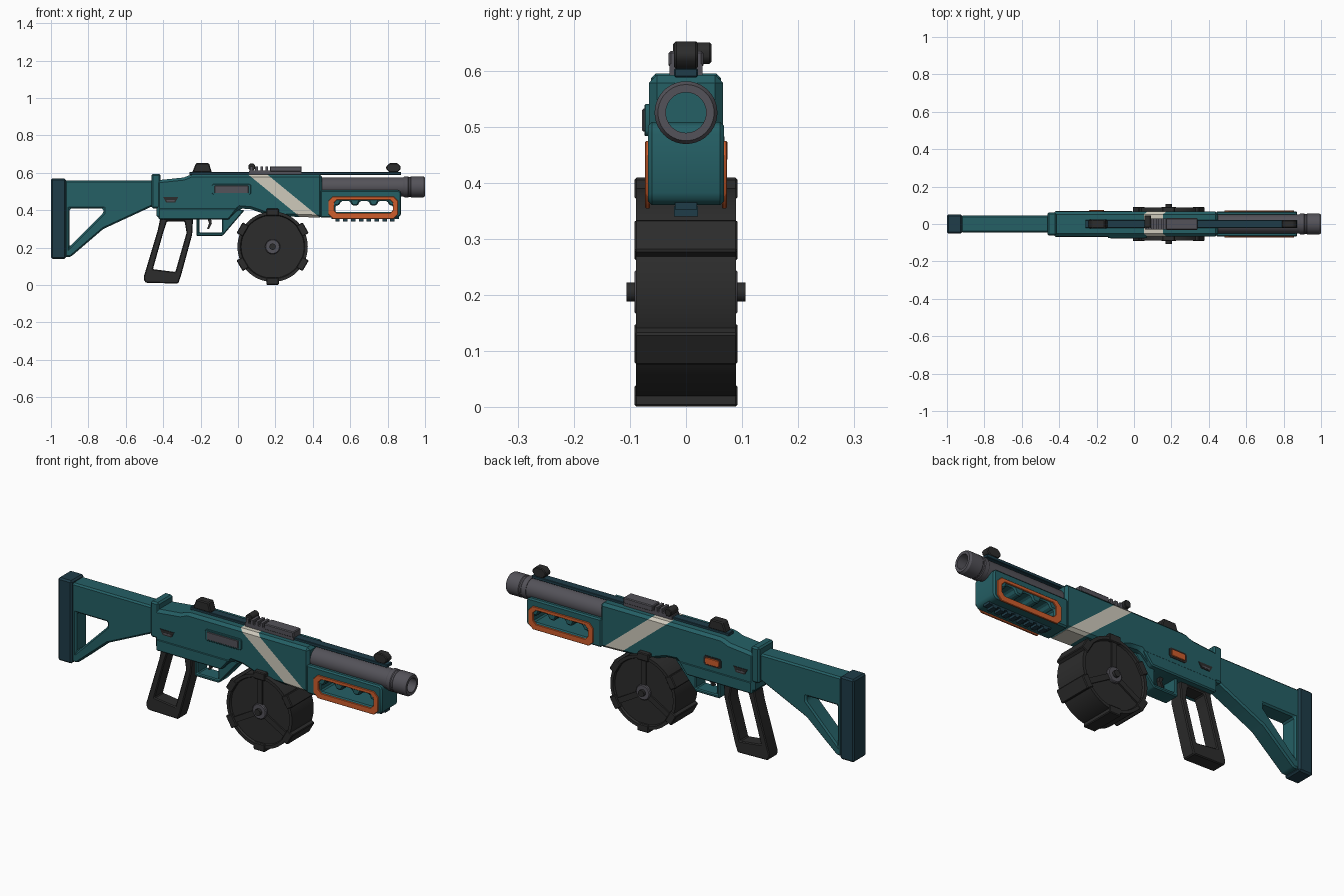
import bpy, bmesh, math
from mathutils import Matrix, Vector

cube = bpy.data.objects.get("Cube")
if cube:
    bpy.data.objects.remove(cube)


def material(name, rgb):
    m = bpy.data.materials.new(name)
    m.use_nodes = True
    m.diffuse_color = (*rgb, 1)
    m.node_tree.nodes["Principled BSDF"].inputs["Base Color"].default_value = (*rgb, 1)
    return m


TEAL = material("teal", (0.018, 0.115, 0.13))
NAVY = material("dark blue", (0.013, 0.045, 0.065))
BLACK = material("black", (0.025, 0.025, 0.025))
GREY = material("gunmetal", (0.088, 0.085, 0.1))
ORANGE = material("orange", (0.62, 0.11, 0.025))
CREAM = material("cream", (0.62, 0.59, 0.5))


def finish(bm, name, *mats):
    bmesh.ops.recalc_face_normals(bm, faces=bm.faces[:])
    mesh = bpy.data.meshes.new(name)
    bm.to_mesh(mesh)
    bm.free()
    for m in mats:
        mesh.materials.append(m)
    ob = bpy.data.objects.new(name, mesh)
    bpy.context.collection.objects.link(ob)
    bpy.context.view_layer.objects.active = ob
    bpy.ops.object.select_all(action="DESELECT")
    ob.select_set(True)
    bpy.ops.object.shade_smooth_by_angle(angle=math.radians(28))
    return ob


def prism_mesh(outline, y0, y1, bevel=0, holes=()):
    """Side profile in x-z, extruded from y0 to y1, with optional holes."""
    bm = bmesh.new()
    edges = []
    for loop in (outline, *holes):
        vs = [bm.verts.new((x, y0, z)) for x, z in loop]
        edges += [bm.edges.new((a, b)) for a, b in zip(vs, vs[1:] + vs[:1])]
    if holes:
        bmesh.ops.triangle_fill(bm, edges=edges, use_beauty=True, use_dissolve=False)
    else:
        bm.faces.new(vs)
    out = bmesh.ops.extrude_face_region(bm, geom=bm.faces[:])
    moved = [g for g in out["geom"] if isinstance(g, bmesh.types.BMVert)]
    bmesh.ops.translate(bm, verts=moved, vec=(0, y1 - y0, 0))
    bmesh.ops.recalc_face_normals(bm, faces=bm.faces[:])
    if bevel:
        sharp = [e for e in bm.edges if e.calc_face_angle(0) > 0.4]
        bmesh.ops.bevel(bm, geom=sharp, offset=bevel, segments=1, affect="EDGES", clamp_overlap=True)
    return bm


def prism(name, mat, outline, y0, y1, bevel=0, holes=()):
    return finish(prism_mesh(outline, y0, y1, bevel, holes), name, mat)


def rect(x0, x1, z0, z1, cut=0):
    if not cut:
        return [(x0, z0), (x1, z0), (x1, z1), (x0, z1)]
    return [(x0 + cut, z0), (x1 - cut, z0), (x1, z0 + cut), (x1, z1 - cut),
            (x1 - cut, z1), (x0 + cut, z1), (x0, z1 - cut), (x0, z0 + cut)]


def lathe(name, mat, pts, centre, axis, n=40, closed=False):
    """Turn (radius, offset) points around the x or y axis."""
    bm = bmesh.new()
    rings = []
    for r, a in pts:
        ring = []
        for i in range(n):
            t = math.tau * i / n
            c, s = r * math.cos(t), r * math.sin(t)
            p = (a, c, s) if axis == "x" else (c, a, s)
            ring.append(bm.verts.new(Vector(p) + Vector(centre)))
        rings.append(ring)
    for a, b in zip(rings, rings[1:] + rings[:1] if closed else rings[1:]):
        for i in range(n):
            j = (i + 1) % n
            bm.faces.new((a[i], a[j], b[j], b[i]))
    bmesh.ops.remove_doubles(bm, verts=bm.verts[:], dist=1e-5)
    return finish(bm, name, mat)


# Stock, butt pad and collar
prism("butt_pad", NAVY, rect(-1, -0.92, 0.14, 0.57), -0.052, 0.052, 0.008)
prism("stock", TEAL, [(-0.925, 0.15), (-0.895, 0.15), (-0.72, 0.3), (-0.45, 0.425), (-0.45, 0.56), (-0.925, 0.56)],
      -0.045, 0.045, 0.008, [[(-0.9, 0.205), (-0.72, 0.385), (-0.72, 0.41), (-0.9, 0.41)]])
prism("stock_collar", TEAL, rect(-0.462, -0.415, 0.41, 0.595), -0.062, 0.062, 0.008)

# Receiver with a slanted painted band cut right round it
bm = prism_mesh([(-0.435, 0.355), (-0.05, 0.355), (0.01, 0.41), (0.07, 0.405), (0.17, 0.37), (0.45, 0.36),
                 (0.45, 0.592), (-0.25, 0.592), (-0.29, 0.575), (-0.435, 0.56)], -0.066, 0.066, 0.014)
SLOPE, BAND = 1.22, (0.056, 0.158)
for x in BAND:
    bmesh.ops.bisect_plane(bm, geom=bm.verts[:] + bm.edges[:] + bm.faces[:],
                           plane_co=(x, 0, 0.59), plane_no=(1, 0, SLOPE))
for f in bm.faces:
    c = f.calc_center_median()
    f.material_index = int(BAND[0] < c.x + SLOPE * (c.z - 0.59) < BAND[1])
finish(bm, "receiver", TEAL, CREAM)
prism("lower_receiver", TEAL, [(-0.425, 0.35), (-0.05, 0.35), (0.0, 0.413), (-0.425, 0.413)], -0.069, 0.069, 0.006)

# Trigger and guard
prism("trigger_guard", TEAL, [(-0.222, 0.262), (-0.083, 0.262), (0.035, 0.4), (-0.04, 0.41), (-0.222, 0.37)],
      -0.042, 0.042, 0.005, [rect(-0.205, -0.085, 0.28, 0.36)])
prism("trigger", BLACK, [(-0.165, 0.36), (-0.145, 0.36), (-0.14, 0.33), (-0.155, 0.3), (-0.165, 0.3), (-0.155, 0.33)],
      -0.01, 0.01)

# Skeleton pistol grip
prism("pistol_grip", BLACK, [(-0.5, 0.02), (-0.49, 0.012), (-0.32, 0.008), (-0.305, 0.05), (-0.245, 0.27),
                             (-0.24, 0.36), (-0.415, 0.36), (-0.43, 0.29), (-0.505, 0.04)], -0.037, 0.037, 0.008,
      [[(-0.455, 0.085), (-0.335, 0.07), (-0.275, 0.28), (-0.285, 0.34), (-0.38, 0.34), (-0.4, 0.28)]])

# Side details on the receiver
prism("port_frame", TEAL, rect(-0.14, 0.07, 0.483, 0.54, 0.008), -0.074, -0.06, 0.002)
prism("port_cover", GREY, rect(-0.125, 0.055, 0.491, 0.532), -0.078, -0.07, 0.002)
prism("release_surround", BLACK, rect(-0.25, -0.15, 0.432, 0.482, 0.008), 0.06, 0.069)
prism("release_button", ORANGE, rect(-0.24, -0.16, 0.44, 0.474, 0.006), 0.06, 0.074, 0.002)
for side, s in (("right", -1), ("left", 1)):
    prism(side + "_pin_plate", BLACK, [(-0.385, 0.442), (-0.335, 0.442), (-0.32, 0.47), (-0.4, 0.47)], s * 0.06, s * 0.069)
    prism(side + "_pin_inset", GREY, [(-0.38, 0.448), (-0.34, 0.448), (-0.335, 0.456), (-0.385, 0.456)], s * 0.06, s * 0.07)

# Fore-end: through slot with three raised notches
slot = [(0.52, 0.39), (0.83, 0.39), (0.83, 0.425)]
for x in (0.775, 0.675, 0.575):
    slot += [(x + 0.035, 0.425), (x + 0.022, 0.45), (x - 0.022, 0.45), (x - 0.035, 0.425)]
slot.append((0.52, 0.425))
prism("fore_end", TEAL, [(0.44, 0.36), (0.855, 0.36), (0.872, 0.375), (0.872, 0.495), (0.86, 0.508), (0.44, 0.508)],
      -0.068, 0.068, 0.007, [slot])
for side, s in (("right", -1), ("left", 1)):
    prism(side + "_slot_frame", ORANGE, rect(0.483, 0.856, 0.354, 0.474, 0.025), s * 0.064, s * 0.073, 0.002,
          [rect(0.514, 0.828, 0.384, 0.456, 0.016)])
prism("under_rail", NAVY, rect(0.5, 0.86, 0.352, 0.365), -0.02, 0.02)
for i in range(8):
    x = 0.52 + i * 0.042
    prism(f"under_rail_tooth_{i + 1}", NAVY, rect(x, x + 0.024, 0.34, 0.358), -0.021, 0.021)

# Barrel and muzzle, hollow
lathe("barrel", GREY, [(0.036, 0.44), (0.051, 0.44), (0.051, 0.9), (0.036, 0.9)], (0, 0, 0.525), "x", closed=True)
lathe("muzzle", GREY, [(0.036, 0.885), (0.053, 0.885), (0.056, 0.89), (0.056, 0.91), (0.053, 0.914), (0.053, 0.922),
                       (0.056, 0.926), (0.056, 0.99), (0.05, 1.0), (0.036, 1.0)], (0, 0, 0.525), "x", closed=True)

# Top rail, sights and ridged mount
prism("top_rail", NAVY, rect(-0.26, 0.872, 0.588, 0.604), -0.021, 0.021, 0.002)
prism("rear_sight", BLACK, [(-0.245, 0.602), (-0.14, 0.602), (-0.155, 0.652), (-0.225, 0.652)], -0.023, 0.023, 0.005)
prism("front_sight", BLACK, rect(0.792, 0.87, 0.602, 0.652, 0.018), -0.021, 0.021, 0.004)
prism("mount_base", GREY, rect(0.06, 0.34, 0.592, 0.612), -0.029, 0.029)
prism("mount_block", GREY, rect(0.17, 0.34, 0.605, 0.635), -0.031, 0.031, 0.004)
for i in range(4):
    x = 0.065 + i * 0.027
    prism(f"mount_tooth_{i + 1}", GREY, rect(x, x + 0.015, 0.608, 0.633), -0.029, 0.029)
prism("mount_knob", BLACK, rect(0.055, 0.092, 0.612, 0.65, 0.01), -0.018, 0.045, 0.003)

# Drum magazine with rim lugs, spokes and hub
HUB = (0.185, 0, 0.205)
lathe("drum", BLACK, [(0, -0.078), (0.168, -0.078), (0.172, -0.089), (0.188, -0.089),
                      (0.188, 0.089), (0.172, 0.089), (0.168, 0.078), (0, 0.078)], HUB, "y", 60)
for i in range(6):
    bm = prism_mesh(rect(0.165, 0.204, -0.033, 0.033), -0.092, 0.092, 0.004)
    bm.transform(Matrix.Translation(HUB) @ Matrix.Rotation(math.radians(30 + 60 * i), 4, "Y"))
    finish(bm, f"drum_lug_{i + 1}", BLACK)
for side, s in (("right", -1), ("left", 1)):
    for i in range(3):
        bm = prism_mesh(rect(0.02, 0.172, -0.014, 0.014), s * 0.07, s * 0.086)
        bm.transform(Matrix.Translation(HUB) @ Matrix.Rotation(math.radians(30 + 120 * i), 4, "Y"))
        finish(bm, f"{side}_drum_spoke_{i + 1}", BLACK)
lathe("drum_hub", GREY, [(0, -0.092), (0.036, -0.092), (0.04, -0.088), (0.04, 0.088), (0.036, 0.092), (0, 0.092)], HUB, "y", 24)
lathe("drum_axle", BLACK, [(0, -0.106), (0.017, -0.106), (0.017, 0.106), (0, 0.106)], HUB, "y", 16)
